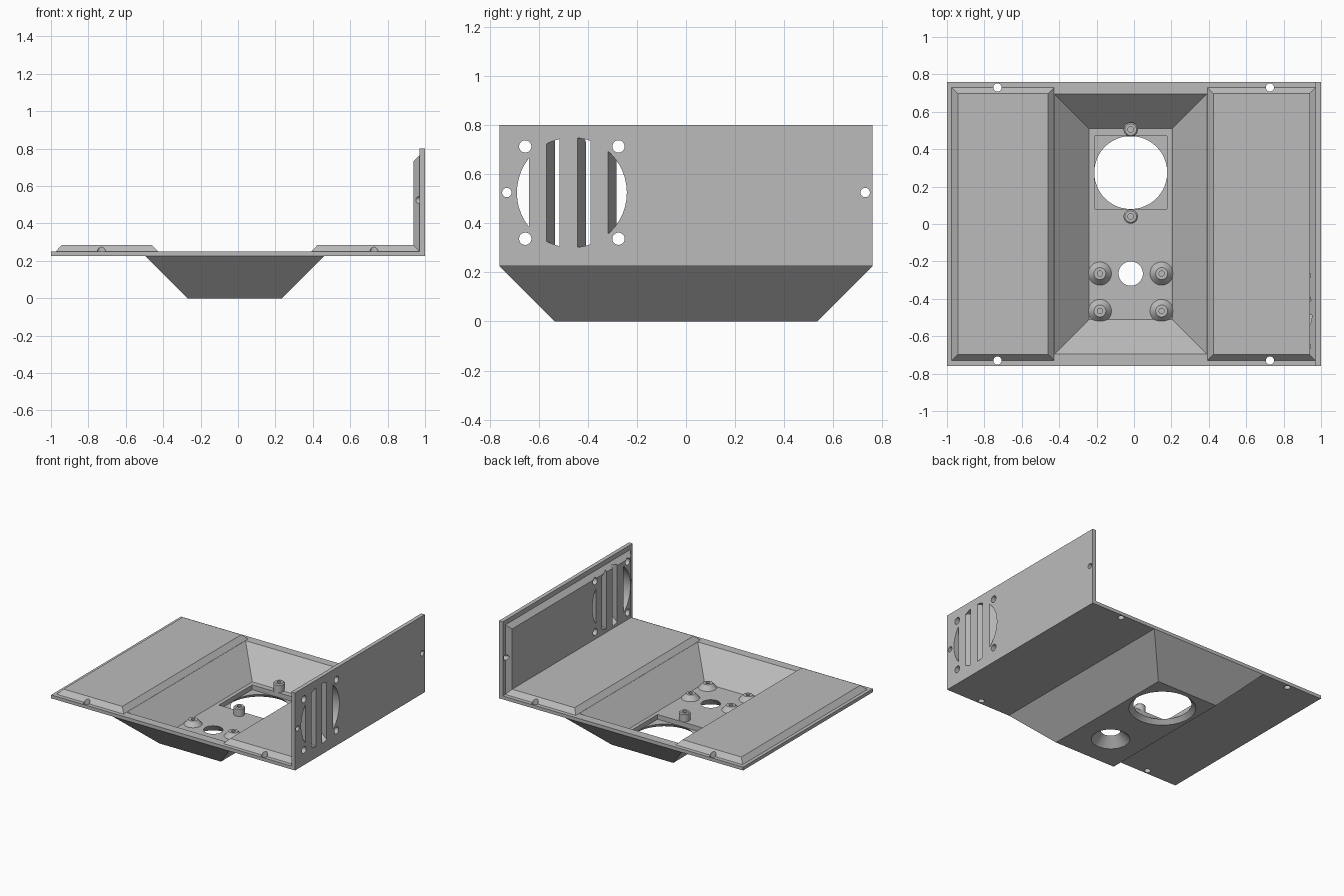
import bpy, bmesh, math
from mathutils import Vector

if "Cube" in bpy.data.objects:
    bpy.data.objects.remove(bpy.data.objects["Cube"])

grey = bpy.data.materials.new("plain grey")
grey.use_nodes = True
COLOUR = (0.5, 0.5, 0.5, 1)
grey.diffuse_color = COLOUR
grey.node_tree.nodes["Principled BSDF"].inputs["Base Color"].default_value = COLOUR

CX = -0.0175          # hopper centre line
FLOOR = 0.065         # hopper floor height
SEG = 48


def loft(name, rings):
    """Solid skinned through matching rings of points, capped at both ends."""
    bm = bmesh.new()
    loops = [[bm.verts.new(p) for p in ring] for ring in rings]
    for a, b in zip(loops, loops[1:]):
        for i in range(len(a)):
            j = (i + 1) % len(a)
            bm.faces.new((a[i], a[j], b[j], b[i]))
    bm.faces.new(loops[0])
    bm.faces.new(loops[-1])
    bmesh.ops.recalc_face_normals(bm, faces=bm.faces)
    mesh = bpy.data.meshes.new(name)
    bm.to_mesh(mesh)
    bm.free()
    mesh.materials.append(grey)
    ob = bpy.data.objects.new(name, mesh)
    bpy.context.collection.objects.link(ob)
    return ob


def rect_z(x0, x1, y, z):
    return [(x0, -y, z), (x1, -y, z), (x1, y, z), (x0, y, z)]


def rect_x(x, y0, y1, z0, z1):
    return [(x, y0, z0), (x, y1, z0), (x, y1, z1), (x, y0, z1)]


def turned(name, centre, profile, axis="z"):
    """Round solid from (radius, distance along axis) pairs."""
    rings = []
    for r, d in profile:
        ring = []
        for i in range(SEG):
            a = math.tau * i / SEG
            u, v = r * math.cos(a), r * math.sin(a)
            offset = (u, v, d) if axis == "z" else (d, u, v)
            ring.append(Vector(centre) + Vector(offset))
        rings.append(ring)
    return loft(name, rings)


def combine(target, tool, operation):
    mod = target.modifiers.new("combine", "BOOLEAN")
    mod.operation, mod.solver, mod.object = operation, "EXACT", tool
    bpy.context.view_layer.objects.active = target
    bpy.ops.object.modifier_apply(modifier=mod.name)
    bpy.data.objects.remove(tool)


def smooth(ob):
    bpy.ops.object.select_all(action="DESELECT")
    ob.select_set(True)
    bpy.context.view_layer.objects.active = ob
    bpy.ops.object.shade_smooth_by_angle(angle=math.radians(25))


# Thin base plate with upright end wall, one L profile
outline = [(-1, 0.225), (1, 0.225), (1, 0.8), (0.97, 0.8), (0.97, 0.25), (-1, 0.25)]
case = loft("enclosure_shell", [[(x, y, z) for x, z in outline] for y in (-0.76, 0.76)])

# Bevelled raised panels on the plate and the wall
for x0, x1 in ((-0.975, -0.427), (0.392, 0.99)):
    combine(case, loft("panel", [
        rect_z(x0, x1, 0.73, 0.24), rect_z(x0, x1, 0.73, 0.25),
        rect_z(x0 + 0.033, x1 - 0.033, 0.697, 0.285)]), "UNION")
combine(case, loft("wall_panel", [
    rect_x(0.985, -0.73, 0.73, 0.24, 0.765), rect_x(0.97, -0.73, 0.73, 0.24, 0.765),
    rect_x(0.937, -0.697, 0.697, 0.24, 0.732)]), "UNION")

# Sunken hopper: outer body, then the tapered hollow
def hopper_ring(half_x, half_y, z):
    return rect_z(CX - half_x, CX + half_x, half_y, z)


combine(case, loft("hopper", [
    hopper_ring(0.2525, 0.535, 0), hopper_ring(0.4775, 0.76, 0.225),
    hopper_ring(0.45, 0.73, 0.24)]), "UNION")
combine(case, loft("hollow", [
    hopper_ring(0.2225, 0.51, FLOOR),
    hopper_ring(0.5075, 0.795, 0.35)]), "DIFFERENCE")

# Square recess, flared speaker opening and conical cable opening
recess = loft("recess", [[(x, y + 0.275, z) for x, y, z in hopper_ring(0.195, 0.195, h)]
                         for h in (0.03, 0.1)])
combine(case, recess, "DIFFERENCE")
combine(case, turned("opening", (CX, 0.275, 0),
                     [(0.235, -0.01), (0.194, 0.031), (0.194, 0.08)]), "DIFFERENCE")
combine(case, turned("cable_opening", (CX, -0.265, 0),
                     [(0.14, -0.01), (0.065, FLOOR), (0.065, 0.1)]), "DIFFERENCE")

# Edge screw holes in the plate and wall
for side in (-1, 1):
    for x in (-0.73, 0.727):
        combine(case, turned("hole", (x, side * 0.73, 0),
                             [(0.022, 0.2), (0.022, 0.3)]), "DIFFERENCE")
    combine(case, turned("hole", (0, side * 0.73, 0.525),
                         [(0.019, 0.9), (0.019, 1.1)], "x"), "DIFFERENCE")

# Fan grille: round opening crossed by slanted slats, with four mounting holes
fan = (0, -0.465, 0.525)
grille = turned("grille", fan, [(0.224, 0.9), (0.224, 1.05)], "x")
for y in (-0.64, -0.515, -0.39):
    def slat_ring(x):
        start = y + (1 - x) * 0.56
        return rect_x(x, start, start + 0.072, 0.2, 0.9)
    combine(grille, loft("slat", [slat_ring(0.88), slat_ring(1.07)]), "DIFFERENCE")
combine(case, grille, "DIFFERENCE")
for dy in (-0.19, 0.19):
    for dz in (-0.188, 0.188):
        combine(case, turned("hole", (0, fan[1] + dy, fan[2] + dz),
                             [(0.025, 0.9), (0.025, 1.1)], "x"), "DIFFERENCE")
smooth(case)

# Conical screw bosses round the cable opening
for row, y in (("front", -0.465), ("rear", -0.265)):
    for side, x in (("right", CX - 0.165), ("left", CX + 0.165)):
        smooth(turned(f"{row}_{side}_boss", (x, y, FLOOR), [
            (0.062, -0.02), (0.062, 0), (0.032, 0.035), (0.014, 0.035), (0.014, 0)]))

# Speaker posts in front of and behind the recess
for row, y in (("front", 0.04), ("rear", 0.505)):
    smooth(turned(f"{row}_speaker_post", (CX, y, FLOOR), [
        (0.038, -0.02), (0.038, 0.053), (0.031, 0.06), (0.015, 0.06), (0.015, 0.01)]))
